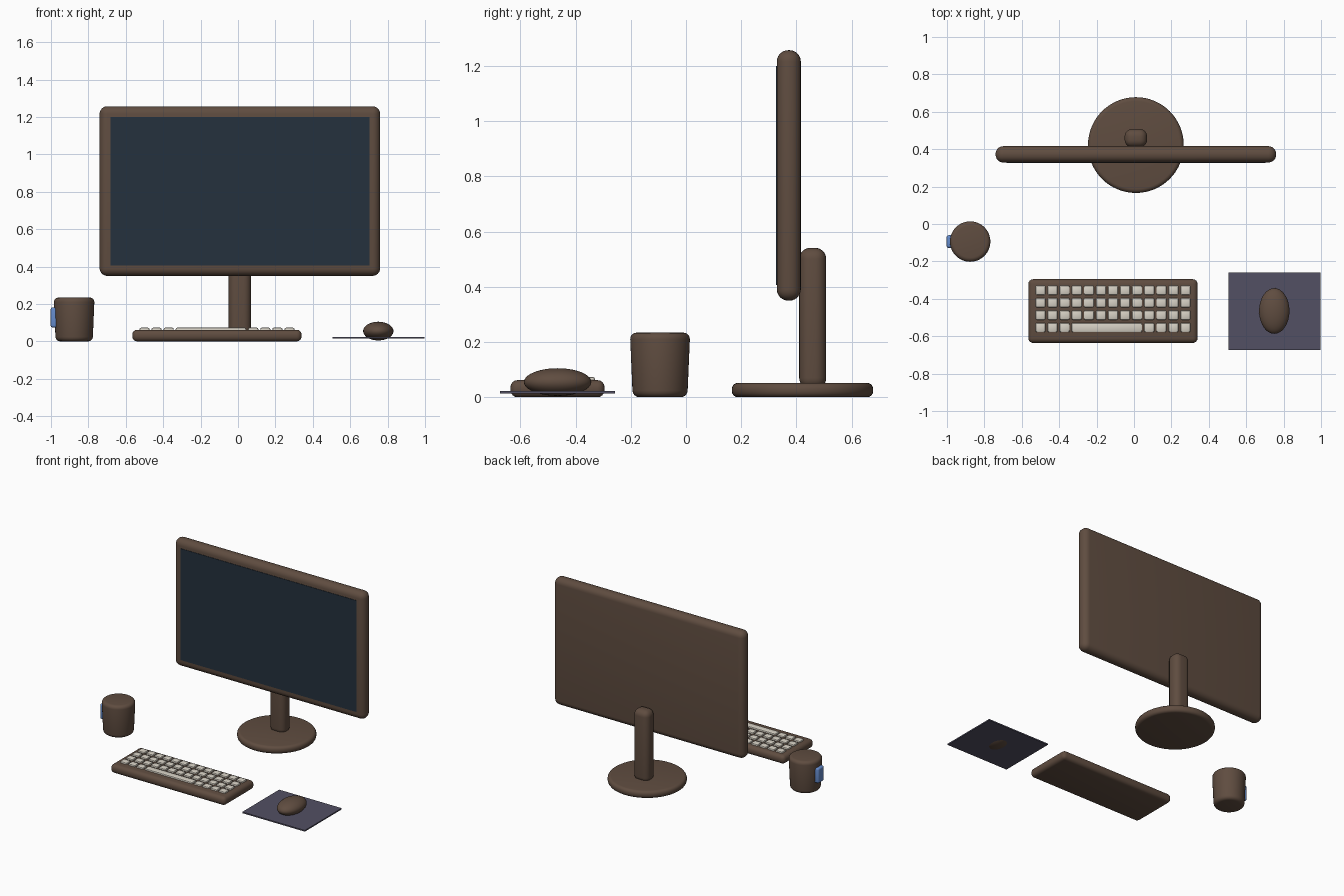
import bpy, bmesh, math

cube = bpy.data.objects.get("Cube")
if cube:
    bpy.data.objects.remove(cube, do_unlink=True)


def material(name, rgb):
    m = bpy.data.materials.new(name)
    m.use_nodes = True
    m.diffuse_color = (*rgb, 1)
    m.node_tree.nodes["Principled BSDF"].inputs["Base Color"].default_value = (*rgb, 1)
    return m


brown = material("warm brown", (0.115, 0.073, 0.051))
screen_blue = material("dark screen", (0.018, 0.031, 0.048))
key_white = material("key ivory", (0.68, 0.64, 0.56))
pad_grey = material("pad slate", (0.085, 0.08, 0.125))
handle_blue = material("handle blue", (0.13, 0.26, 0.6))


def finish(ob, name, mat, bevel=0, segments=4):
    """Name and colour a part, round its edges and smooth it."""
    ob.name = name
    ob.data.materials.append(mat)
    if bevel:
        mod = ob.modifiers.new("rounding", "BEVEL")
        mod.width, mod.segments = bevel, segments
        mod.limit_method, mod.angle_limit = "ANGLE", math.radians(40)
        bpy.ops.object.modifier_apply(modifier=mod.name)
    bpy.ops.object.shade_smooth_by_angle(angle=math.radians(35))
    return ob


def box(name, mat, x, y, z, bevel=0, segments=4):
    """Box from (low, high) ranges on each axis."""
    ranges = (x, y, z)
    bpy.ops.mesh.primitive_cube_add(size=1, location=[sum(r) / 2 for r in ranges])
    ob = bpy.context.object
    ob.scale = [r[1] - r[0] for r in ranges]
    bpy.ops.object.transform_apply(location=False, rotation=False, scale=True)
    return finish(ob, name, mat, bevel, segments)


def cylinder(name, mat, x, y, z, r_low, r_high, bevel):
    bpy.ops.mesh.primitive_cone_add(vertices=64, radius1=r_low, radius2=r_high,
                                    depth=z[1] - z[0], location=(x, y, sum(z) / 2))
    return finish(bpy.context.object, name, mat, bevel)


# Monitor
box("monitor_body", brown, (-0.74, 0.76), (0.329, 0.416), (0.35, 1.257), 0.041, 6)
box("monitor_screen", screen_blue, (-0.682, 0.704), (0.326, 0.333), (0.406, 1.2))
box("monitor_neck", brown, (-0.05, 0.07), (0.41, 0.508), (0.03, 0.541), 0.04, 6)
cylinder("monitor_base", brown, 0.01, 0.422, (0, 0.052), 0.256, 0.256, 0.022)

# Keyboard
box("keyboard_body", brown, (-0.565, 0.34), (-0.636, -0.295), (0, 0.062), 0.026)

# Keys gathered into one mesh, with a wide space bar in the front row
columns, rows, pitch_x, pitch_y = 13, 4, 0.0646, 0.0665
bar_first, bar_last = 3, 8
bm = bmesh.new()
for row in range(rows):
    for col in range(columns):
        span = 1
        if row == rows - 1 and bar_first <= col <= bar_last:
            if col > bar_first:
                continue
            span = bar_last - bar_first + 1
        cx = -0.5 + (col + (span - 1) / 2) * pitch_x
        cy = -0.354 - row * pitch_y
        verts = bmesh.ops.create_cube(bm, size=1)["verts"]
        bmesh.ops.scale(bm, vec=(0.054 + (span - 1) * pitch_x, 0.05, 0.026), verts=verts)
        bmesh.ops.translate(bm, vec=(cx, cy, 0.06), verts=verts)
mesh = bpy.data.meshes.new("keys")
bm.to_mesh(mesh)
bm.free()
keys = bpy.data.objects.new("keys", mesh)
bpy.context.collection.objects.link(keys)
bpy.ops.object.select_all(action="DESELECT")
keys.select_set(True)
bpy.context.view_layer.objects.active = keys
finish(keys, "keyboard_keys", key_white, 0.008, 2)

# Mouse on its pad
box("mouse_pad", pad_grey, (0.505, 0.998), (-0.673, -0.258), (0.014, 0.023))
bpy.ops.mesh.primitive_uv_sphere_add(segments=48, ring_count=24, radius=1,
                                     location=(0.75, -0.465, 0.055))
bpy.context.object.scale = (0.081, 0.122, 0.05)
bpy.ops.object.transform_apply(location=False, rotation=False, scale=True)
finish(bpy.context.object, "mouse", brown)

# Mug with a small block handle
cylinder("mug_body", brown, -0.876, -0.094, (0, 0.234), 0.099, 0.109, 0.024)
box("mug_handle", handle_blue, (-1.002, -0.95), (-0.128, -0.06), (0.074, 0.182), 0.012)
